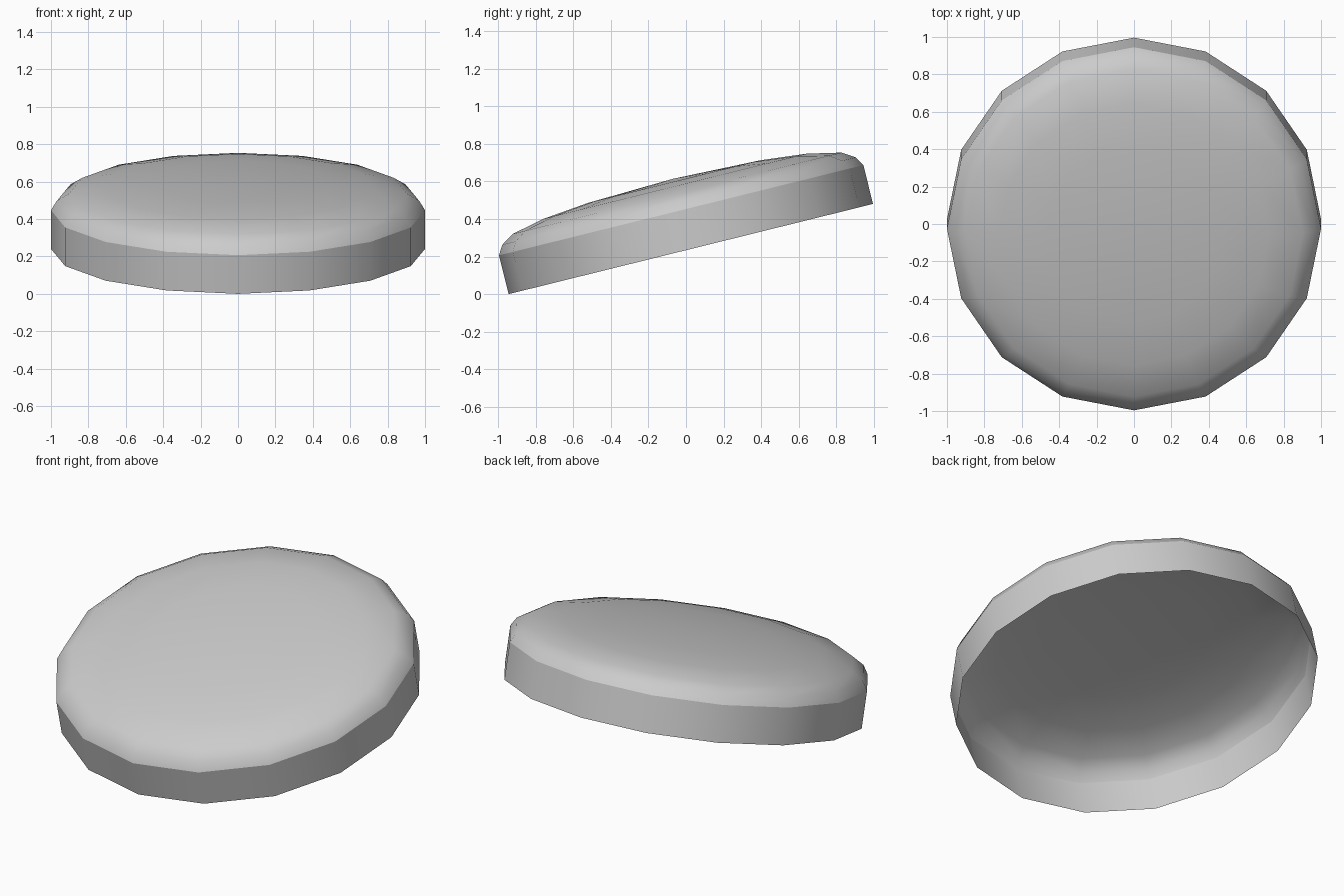
import bpy, bmesh, math
from mathutils import Matrix

if "Cube" in bpy.data.objects:
    bpy.data.objects.remove(bpy.data.objects["Cube"])

SIDES = 16
TILT = math.radians(13.9)
# radius, height from open rim up to the last ring below the crown
PROFILE = [(1.0, 0.0), (1.0, 0.213), (0.97, 0.263), (0.902, 0.306),
           (0.721, 0.345), (0.472, 0.37)]
CROWN = 0.386

# thin open shell: straight wall and shallow dome, hollow underneath
bm = bmesh.new()
rings = []
for r, h in PROFILE:
    rings.append([bm.verts.new((r * math.cos(2 * math.pi * i / SIDES),
                                r * math.sin(2 * math.pi * i / SIDES), h))
                  for i in range(SIDES)])
for low, high in zip(rings, rings[1:]):
    for i in range(SIDES):
        j = (i + 1) % SIDES
        bm.faces.new((low[i], low[j], high[j], high[i]))
top = bm.verts.new((0, 0, CROWN))
for i in range(SIDES):
    bm.faces.new((rings[-1][i], rings[-1][(i + 1) % SIDES], top))

# tilt the lid up at the back, then centre it and stand it on the ground
bm.transform(Matrix.Rotation(TILT, 4, 'X'))
ys = [v.co.y for v in bm.verts]
zmin = min(v.co.z for v in bm.verts)
bm.transform(Matrix.Translation((0, -(min(ys) + max(ys)) / 2, -zmin)))

mesh = bpy.data.meshes.new("domed_lid")
bm.to_mesh(mesh)
bm.free()
lid = bpy.data.objects.new("domed_lid", mesh)
bpy.context.collection.objects.link(lid)

# smooth dome and wall, crisp edge between them
bpy.context.view_layer.objects.active = lid
lid.select_set(True)
bpy.ops.object.shade_smooth_by_angle(angle=math.radians(28))
